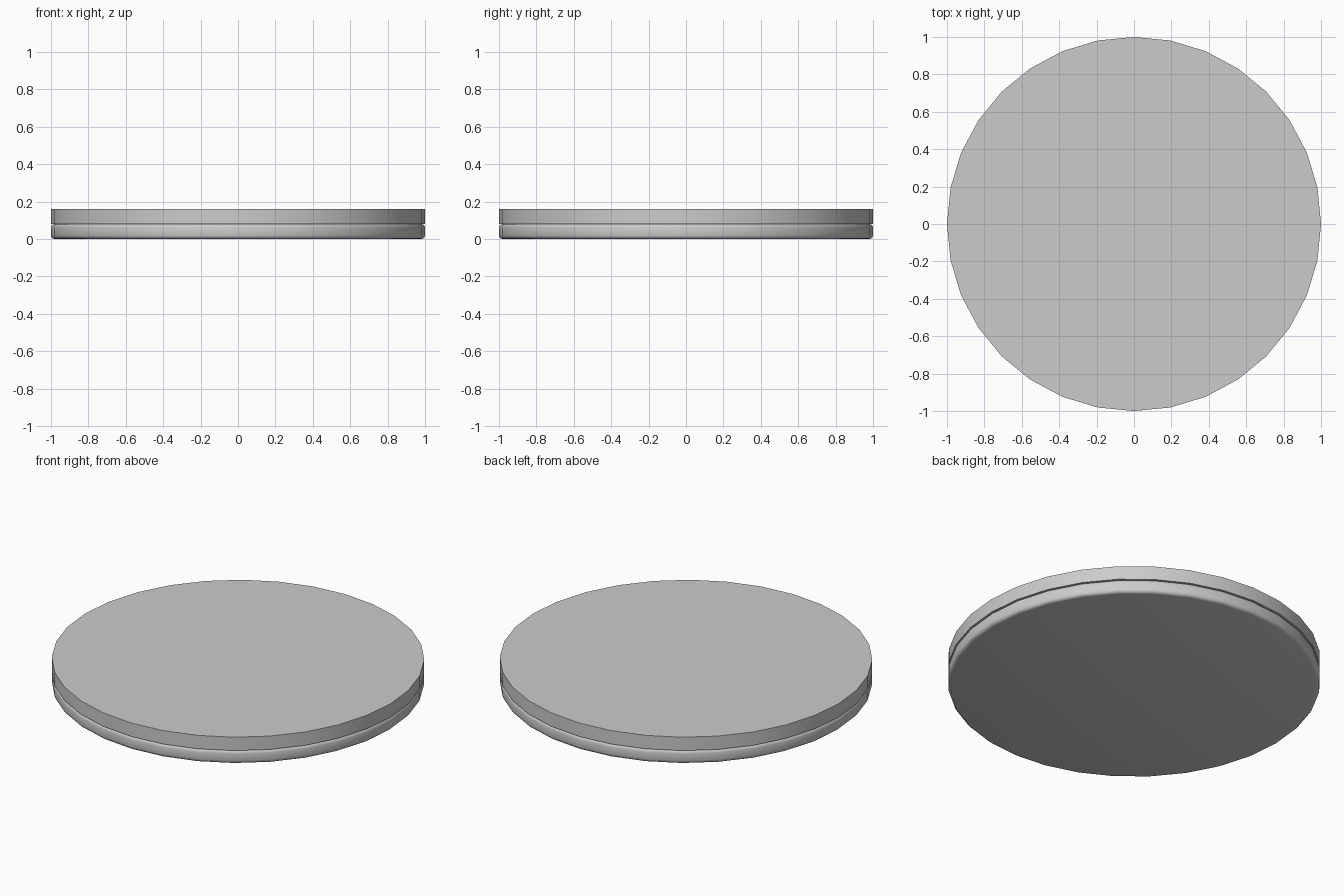
import bpy

if "Cube" in bpy.data.objects:
    bpy.data.objects.remove(bpy.data.objects["Cube"])

SIDES = 32
THICK = 0.08


def disc(name, z_bottom, bevel=0.0):
    """Flat 32-sided disc, optionally with rounded rims."""
    bpy.ops.mesh.primitive_cylinder_add(
        vertices=SIDES, radius=1.0, depth=THICK,
        location=(0, 0, z_bottom + THICK / 2))
    obj = bpy.context.object
    obj.name = name
    if bevel:
        mod = obj.modifiers.new("rounded_rim", 'BEVEL')
        mod.width = bevel
        mod.segments = 3
        mod.limit_method = 'ANGLE'
        mod.angle_limit = 0.8
        bpy.ops.object.modifier_apply(modifier=mod.name)
    bpy.ops.object.shade_smooth_by_angle(angle=0.6)
    return obj


# Lower disc with rounded rims
disc("base_disc", 0.0, bevel=0.02)

# Upper disc with crisp rims
disc("top_disc", THICK)
